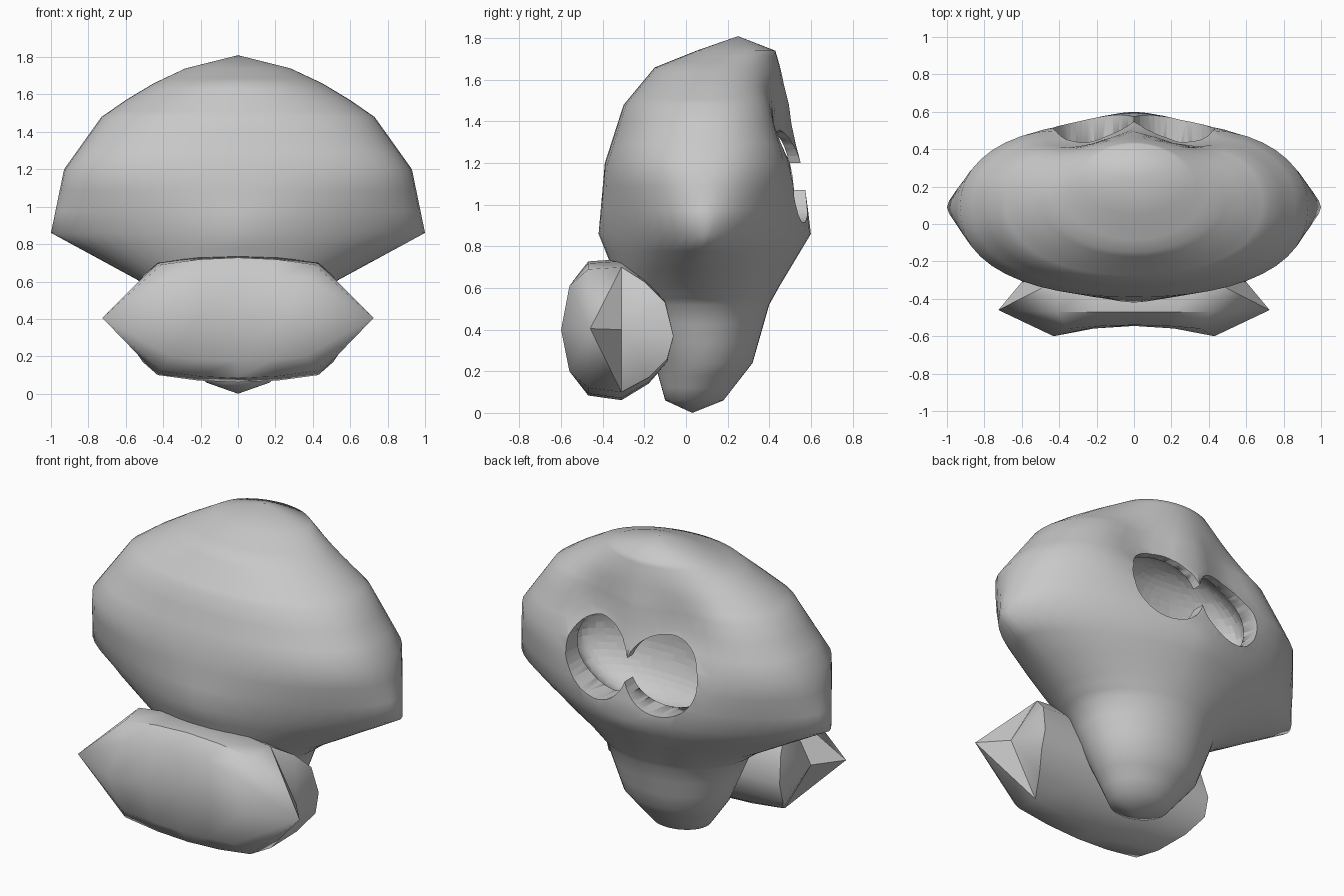
import bpy, bmesh, math
from mathutils import Vector

if "Cube" in bpy.data.objects:
    bpy.data.objects.remove(bpy.data.objects["Cube"])

grey = bpy.data.materials.new("light_grey")
grey.diffuse_color = (0.58, 0.58, 0.58, 1)
grey.use_nodes = True
grey.node_tree.nodes["Principled BSDF"].inputs["Base Color"].default_value = grey.diffuse_color


def shade(ob, angle):
    bpy.ops.object.select_all(action='DESELECT')
    ob.select_set(True)
    bpy.context.view_layer.objects.active = ob
    bpy.ops.object.shade_smooth_by_angle(angle=math.radians(angle))


def finish(name, bm, angle):
    bmesh.ops.recalc_face_normals(bm, faces=bm.faces)
    me = bpy.data.meshes.new(name)
    bm.to_mesh(me)
    bm.free()
    ob = bpy.data.objects.new(name, me)
    bpy.context.collection.objects.link(ob)
    me.materials.append(grey)
    shade(ob, angle)
    return ob


def bridge(bm, rings):
    for a, b in zip(rings, rings[1:]):
        n = len(a)
        for i in range(n):
            bm.faces.new((a[i], a[(i + 1) % n], b[(i + 1) % n], b[i]))


def fan(bm, ring, pole):
    for i in range(len(ring)):
        bm.faces.new((ring[i], ring[(i + 1) % len(ring)], pole))


def cut(ob, cutter):
    cutter.hide_render = True
    mod = ob.modifiers.new("cut", 'BOOLEAN')
    mod.operation = 'DIFFERENCE'
    mod.solver = 'EXACT'
    mod.object = cutter
    bpy.context.view_layer.objects.active = ob
    bpy.ops.object.modifier_apply(modifier=mod.name)
    bpy.data.objects.remove(cutter)


# Head shell sections: height, half width, front y, back y, roundness
# (the low roundness at 0.86 draws the sides out into pointed flares)
sections = [(0.06, 0.17, -0.10, 0.18, 2), (0.24, 0.31, -0.15, 0.32, 2),
            (0.52, 0.42, -0.27, 0.40, 2), (0.61, 0.54, -0.32, 0.45, 1.9),
            (0.86, 1.00, -0.42, 0.60, 1.5), (1.20, 0.93, -0.39, 0.56, 2.3),
            (1.48, 0.73, -0.30, 0.51, 2.2), (1.57, 0.60, -0.225, 0.48, 2.1),
            (1.66, 0.45, -0.15, 0.455, 2), (1.74, 0.28, 0.05, 0.43, 2)]
SEG, SUB = 48, 3
dense = []
for a, b in zip(sections, sections[1:]):
    dense += [[p + (q - p) * k / SUB for p, q in zip(a, b)] for k in range(SUB)]
dense.append(sections[-1])

bm = bmesh.new()
rings = []
for z, w, f, b, e in dense:
    ring = []
    for i in range(SEG):
        t = 2 * math.pi * i / SEG
        c, s = math.cos(t), math.sin(t)
        x = w * math.copysign(abs(c) ** (2 / e), c)
        y = (f + b) / 2 + (b - f) / 2 * math.copysign(abs(s) ** (2 / e), s)
        if s > 0:
            # hollows above the eye openings, leaving a thin central ridge
            d = ((abs(x) - 0.27) / 0.22) ** 2 + ((z - 1.38) / 0.2) ** 2
            y -= 0.09 * math.exp(-d)
        ring.append(bm.verts.new((x, y, z)))
    rings.append(ring)
bridge(bm, rings)
fan(bm, rings[0], bm.verts.new((0, 0.03, 0)))
fan(bm, rings[-1], bm.verts.new((0, 0.25, 1.81)))
head = finish("head_shell", bm, 80)

# Rounded cavity inside the back, opened by two overlapping round eye holes
bpy.ops.mesh.primitive_uv_sphere_add(segments=40, ring_count=24, radius=1,
                                     location=(0, 0.30, 1.13))
bpy.context.object.scale = (0.50, 0.20, 0.30)
bpy.context.view_layer.update()
cut(head, bpy.context.object)
for s in (-1, 1):
    bpy.ops.mesh.primitive_cylinder_add(vertices=40, radius=0.22, depth=0.6,
                                        location=(0.21 * s, 0.62, 1.135),
                                        rotation=(math.pi / 2, 0, 0))
    cut(head, bpy.context.object)
shade(head, 80)

# Muzzle block: end ring (x, y, z), other rings follow the same profile
end = [(0.43, -0.60, 0.40), (0.36, -0.56, 0.61), (0.41, -0.47, 0.69),
       (0.43, -0.31, 0.70), (0.51, -0.20, 0.63), (0.55, -0.10, 0.53),
       (0.57, -0.06, 0.37), (0.57, -0.09, 0.26), (0.51, -0.18, 0.17),
       (0.43, -0.31, 0.10), (0.41, -0.47, 0.12), (0.36, -0.56, 0.20)]
bm = bmesh.new()
rings = []
for k in (-1, -0.5, 0, 0.5, 1):
    mid = 1 - k * k
    rings.append([bm.verts.new((x * k, y + (0.055 * mid if y < -0.59 else
                                            0.02 * mid if y < -0.5 else 0),
                                z + mid * (z - 0.4) * 0.13)) for x, y, z in end])
bridge(bm, rings)
# Pointed side tips with a ridge running back from each point
for s, ring in ((-1, rings[0]), (1, rings[-1])):
    tip = bm.verts.new((0.725 * s, -0.46, 0.405))
    back = bm.verts.new((0.60 * s, -0.31, 0.40))
    n = len(ring)
    for i in range(n):
        j = (i + 1) % n
        bm.faces.new((ring[i], ring[j], back if 3 <= i < 9 else tip))
    bm.faces.new((ring[3], back, tip))
    bm.faces.new((ring[9], tip, back))
finish("muzzle_block", bm, 40)

# Small ear nubs under the flares
for s in (-1, 1):
    bm = bmesh.new()
    bmesh.ops.create_uvsphere(bm, u_segments=16, v_segments=8, radius=0.06)
    for v in bm.verts:
        v.co += Vector((0.57 * s, 0.19, 0.72))
    finish("ear_nub", bm, 40)
